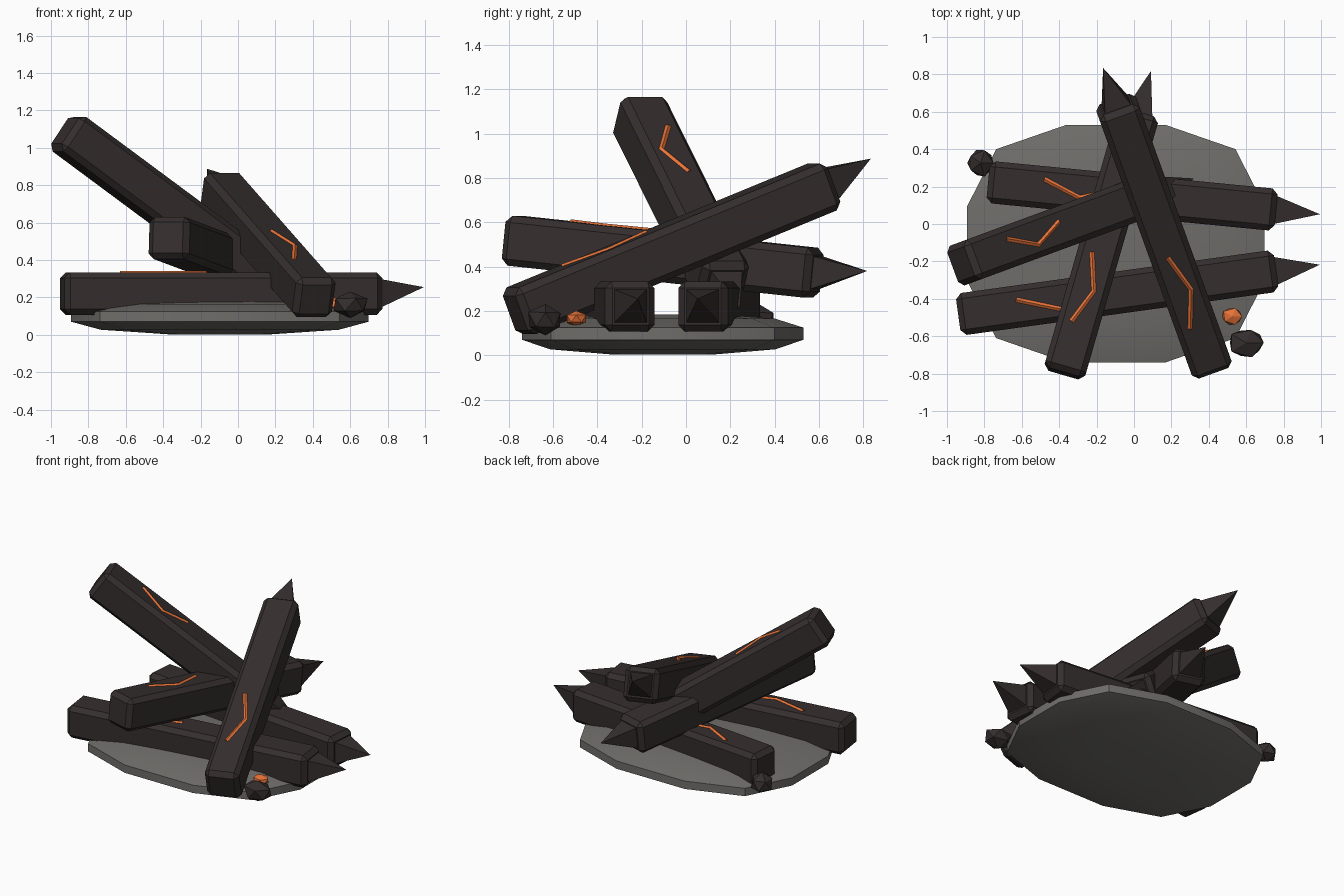
import bpy, bmesh, math, random
from mathutils import Vector

if "Cube" in bpy.data.objects:
    bpy.data.objects.remove(bpy.data.objects["Cube"])

random.seed(4)


def material(name, rgb):
    m = bpy.data.materials.new(name)
    m.diffuse_color = (*rgb, 1)
    m.use_nodes = True
    m.node_tree.nodes["Principled BSDF"].inputs["Base Color"].default_value = m.diffuse_color
    return m


CHAR = material("charred_wood", (0.036, 0.027, 0.027))
STONE = material("ash_grey", (0.16, 0.155, 0.145))
EMBER = material("ember_orange", (0.80, 0.17, 0.04))


def finish(bm, name, mat):
    bmesh.ops.recalc_face_normals(bm, faces=bm.faces[:])
    mesh = bpy.data.meshes.new(name)
    bm.to_mesh(mesh)
    bm.free()
    mesh.materials.append(mat)
    ob = bpy.data.objects.new(name, mesh)
    bpy.context.collection.objects.link(ob)
    return ob


# Ash bed: low lens built from scaled copies of one twelve-sided outline
quarter = [(0.795, 0.20), (0.64, 0.505), (0.265, 0.635)]
outline = (quarter + [(-x, y) for x, y in quarter[::-1]]
           + [(-x, -y) for x, y in quarter] + [(x, -y) for x, y in quarter[::-1]])
bm = bmesh.new()
rings = [[bm.verts.new((-0.097 + x * s, -0.105 + y * s, z)) for x, y in outline]
         for s, z in [(0.35, 0.003), (0.8, 0.027), (1, 0.07), (1, 0.125), (0.8, 0.165), (0.4, 0.185)]]
for lo, hi in zip(rings, rings[1:]):
    for i in range(12):
        j = (i + 1) % 12
        bm.faces.new((lo[i], lo[j], hi[j], hi[i]))
bm.faces.new(rings[0])
bm.faces.new(rings[-1])
bed = finish(bm, "ash_bed", STONE)
bpy.context.view_layer.objects.active = bed
bed.select_set(True)
bpy.ops.object.shade_smooth_by_angle(angle=math.radians(30))

HALF = 0.113


def frame(a, b):
    d = (b - a).normalized()
    side = d.cross(Vector((0, 0, 1))).normalized()
    return d, side, side.cross(d)


def square(bm, centre, side, up, h):
    return [bm.verts.new(centre + side * h * i + up * h * j)
            for i, j in ((-1, -1), (1, -1), (1, 1), (-1, 1))]


# Chamfered square log from a to b
def log(name, a, b):
    d, side, up = frame(a, b)
    bm = bmesh.new()
    p, q = square(bm, a, side, up, HALF), square(bm, b, side, up, HALF)
    bm.faces.new(p)
    bm.faces.new(q)
    for i in range(4):
        j = (i + 1) % 4
        bm.faces.new((p[i], p[j], q[j], q[i]))
    bmesh.ops.recalc_face_normals(bm, faces=bm.faces[:])
    bmesh.ops.bevel(bm, geom=bm.edges[:], offset=0.03, segments=1, affect='EDGES')
    finish(bm, name, CHAR)


# Splintered point on the far end of a log
def splinter(name, a, b):
    d, side, up = frame(a, b)
    bm = bmesh.new()
    base = square(bm, b - d * 0.02, side, up, 0.08)
    tip = bm.verts.new(b + d * 0.235 + up * 0.035)
    bm.faces.new(base)
    for i in range(4):
        bm.faces.new((base[i], base[(i + 1) % 4], tip))
    finish(bm, name, CHAR)


# Glowing crack: bent ridge lying on the top face of a log
def crack(name, a, b, path):
    d, side, up = frame(a, b)
    p0 = a + up * HALF
    pts = [Vector((x, y, p0.z - ((x - p0.x) * up.x + (y - p0.y) * up.y) / up.z)) for x, y in path]
    t1, t2 = (pts[1] - pts[0]).normalized(), (pts[2] - pts[1]).normalized()
    bm = bmesh.new()
    rows = []
    for p, t in zip(pts, (t1, (t1 + t2).normalized(), t2)):
        n = up.cross(t) * 0.019
        rows.append([bm.verts.new(p + n - up * 0.004), bm.verts.new(p + up * 0.009),
                     bm.verts.new(p - n - up * 0.004)])
    for r, s in zip(rows, rows[1:]):
        for i in range(3):
            j = (i + 1) % 3
            bm.faces.new((r[i], r[j], s[j], s[i]))
    bm.faces.new(rows[0])
    bm.faces.new(rows[-1])
    finish(bm, name, EMBER)


# Five logs: near end, far end, crack path seen from above
logs = {
    "front_log": ((-0.94, -0.485, 0.22), (0.76, -0.25, 0.22),
                  [(-0.63, -0.405), (-0.39, -0.455), (-0.17, -0.37)]),
    "back_log": ((-0.78, 0.225, 0.22), (0.76, 0.075, 0.22),
                 [(-0.48, 0.24), (-0.29, 0.14), (-0.06, 0.19)]),
    "raised_log": ((-0.925, -0.215, 1.09), (0.12, 0.17, 0.315),
                   [(-0.68, -0.08), (-0.51, -0.11), (-0.40, 0.015)]),
    "middle_log": ((-0.375, -0.80, 0.52), (0.025, 0.59, 0.37),
                   [(-0.225, -0.15), (-0.215, -0.36), (-0.335, -0.52)]),
    "leaning_log": ((0.415, -0.77, 0.19), (-0.095, 0.64, 0.77),
                    [(0.18, -0.18), (0.305, -0.35), (0.30, -0.56)]),
}
for name, (a, b, path) in logs.items():
    a, b = Vector(a), Vector(b)
    log(name, a, b)
    splinter(name + "_splinter", a, b)
    crack(name + "_crack", a, b, path)

# Loose lumps of charcoal and one ember
for name, loc, r, mat in [("charcoal_right", (0.6, -0.635, 0.16), (0.105, 0.085, 0.075), CHAR),
                          ("charcoal_left", (-0.82, 0.325, 0.16), (0.075, 0.08, 0.07), CHAR),
                          ("ember_lump", (0.525, -0.495, 0.165), (0.06, 0.05, 0.038), EMBER)]:
    bm = bmesh.new()
    bmesh.ops.create_icosphere(bm, subdivisions=1, radius=1)
    for v in bm.verts:
        k = random.uniform(0.9, 1.08)
        v.co = Vector([loc[i] + v.co[i] * r[i] * k for i in range(3)])
    finish(bm, name, mat)
